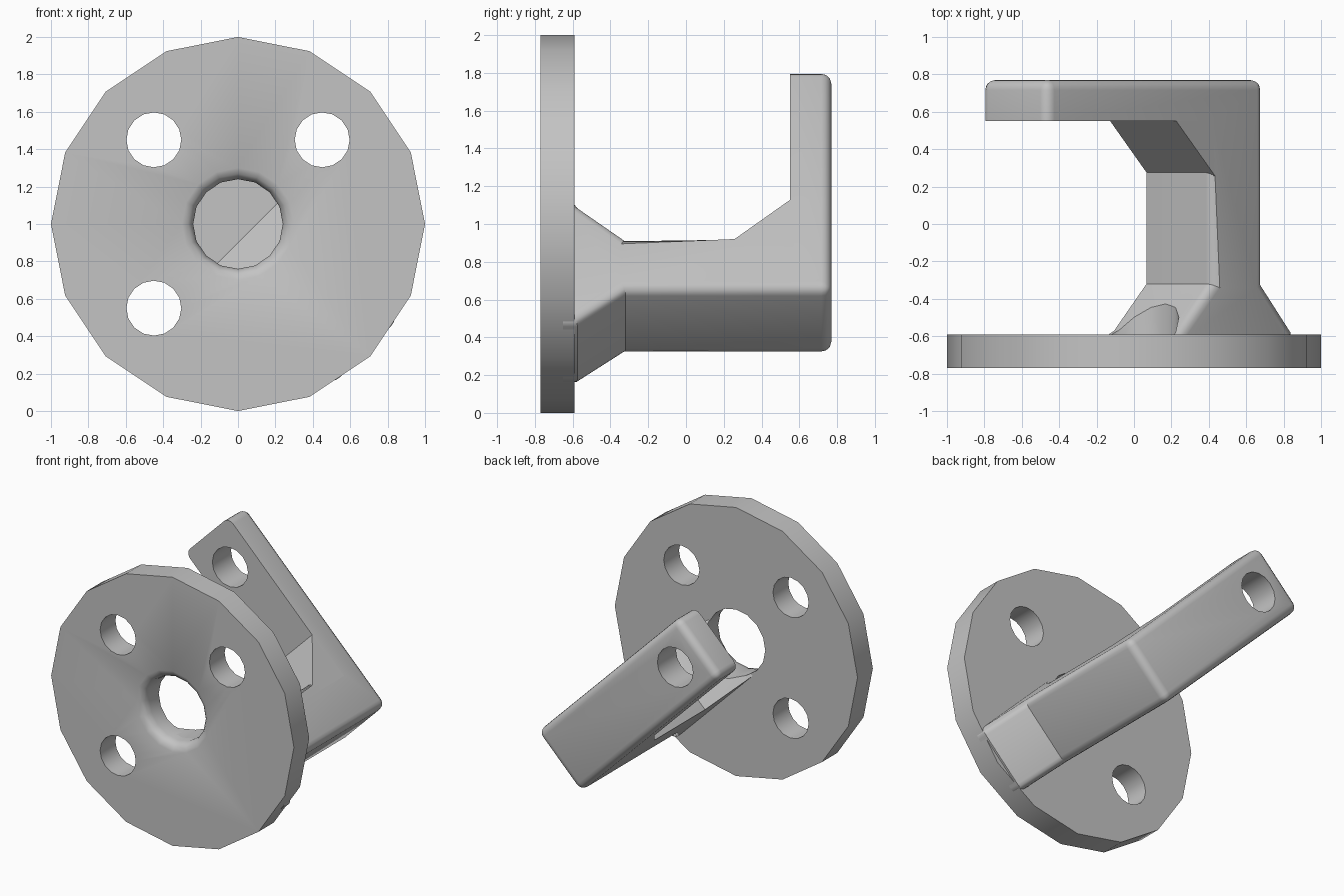
import bpy, bmesh, math

if "Cube" in bpy.data.objects:
    bpy.data.objects.remove(bpy.data.objects["Cube"])

GREY = (0.55, 0.55, 0.55, 1)
grey = bpy.data.materials.new("plain_grey")
grey.use_nodes = True
grey.diffuse_color = GREY
grey.node_tree.nodes["Principled BSDF"].inputs["Base Color"].default_value = GREY

HALF = 0.25          # half width of the arm
S = math.sqrt(0.5)


def tilted(u, v, y):
    """Arm space to world: u runs up and to the model's right, v across."""
    return ((v - u) * S, y, 1 + (u + v) * S)


def finish(bm, name):
    bmesh.ops.recalc_face_normals(bm, faces=bm.faces)
    mesh = bpy.data.meshes.new(name)
    bm.to_mesh(mesh)
    bm.free()
    mesh.materials.append(grey)
    obj = bpy.data.objects.new(name, mesh)
    bpy.context.collection.objects.link(obj)
    return obj


def turned(name, rings, x=0, z=1, sides=16):
    """Closed solid around a y axis from (y, radius) rings."""
    bm = bmesh.new()
    loops = []
    for y, r in rings:
        angles = [math.tau * i / sides for i in range(sides)]
        loops.append([bm.verts.new((x + r * math.cos(a), y, z + r * math.sin(a))) for a in angles])
    for lo, hi in zip(loops, loops[1:]):
        for i in range(sides):
            j = (i + 1) % sides
            bm.faces.new((lo[i], lo[j], hi[j], hi[i]))
    bm.faces.new(loops[0])
    bm.faces.new(loops[-1])
    return finish(bm, name)


def extruded(name, profile, round_across=(), round_along=(), round_left=()):
    """Extrude a (u, y) profile across the arm, rounding chosen edges."""
    bm = bmesh.new()
    right, left = [[bm.verts.new(tilted(u, v, y)) for u, y in profile] for v in (-HALF, HALF)]
    n = len(profile)
    bm.faces.new(right)
    bm.faces.new(left)
    for i in range(n):
        j = (i + 1) % n
        bm.faces.new((right[i], right[j], left[j], left[i]))
    pairs = [(right[i], left[i]) for i in round_across]
    pairs += [(side[i], side[i + 1]) for i in round_along for side in (right, left)]
    pairs += [(left[i], left[i + 1]) for i in round_left]
    bmesh.ops.recalc_face_normals(bm, faces=bm.faces)
    if pairs:
        bmesh.ops.bevel(bm, geom=[bm.edges.get(p) for p in pairs], offset=0.09,
                        offset_type='OFFSET', segments=4, profile=0.5,
                        affect='EDGES', clamp_overlap=True)
    return finish(bm, name)


def activate(obj):
    bpy.ops.object.select_all(action='DESELECT')
    obj.select_set(True)
    bpy.context.view_layer.objects.active = obj


def cut(obj, cutters):
    activate(obj)
    for c in cutters:
        mod = obj.modifiers.new("hole", 'BOOLEAN')
        mod.operation = 'DIFFERENCE'
        mod.solver = 'EXACT'
        mod.object = c
        bpy.ops.object.modifier_apply(modifier=mod.name)


# Round mounting plate
plate = turned("round_plate", [(-0.77, 1), (-0.59, 1)])

# Hooked arm: flared foot, shaft and end bar
arm = extruded("hooked_arm", [
    (-0.965, -0.65), (-0.965, -0.575), (-0.735, -0.32), (-0.735, 0.77),
    (0.905, 0.77), (0.905, 0.55), (-0.345, 0.55), (-0.345, -0.32),
    (-0.10, -0.57), (-0.06, -0.59), (-0.06, -0.65)],
    round_across=(3, 4), round_along=(0, 1, 2, 3, 4), round_left=(6, 7, 8))

# Sloped brace in the inner corner
brace = extruded("corner_brace", [(-0.42, 0.20), (-0.07, 0.55), (-0.07, 0.57), (-0.42, 0.57)])

# Holes: rounded centre bore and bolt holes, one running on through the arm
bore = turned("bore_cutter", [(-0.79, 0.33), (-0.77, 0.30), (-0.755, 0.268),
                              (-0.735, 0.25), (-0.70, 0.24), (-0.25, 0.24)])
bolts = [turned("bolt_cutter", [(-0.9, 0.147), (0.9, 0.147)], x, z)
         for x, z in ((-0.45, 1.45), (0.45, 1.45), (-0.45, 0.55))]
cut(plate, [bore] + bolts)
cut(arm, [bore, bolts[0]])
for helper in [bore] + bolts:
    bpy.data.objects.remove(helper)

for part in (plate, arm, brace):
    activate(part)
    bpy.ops.object.shade_smooth_by_angle(angle=math.radians(32))
